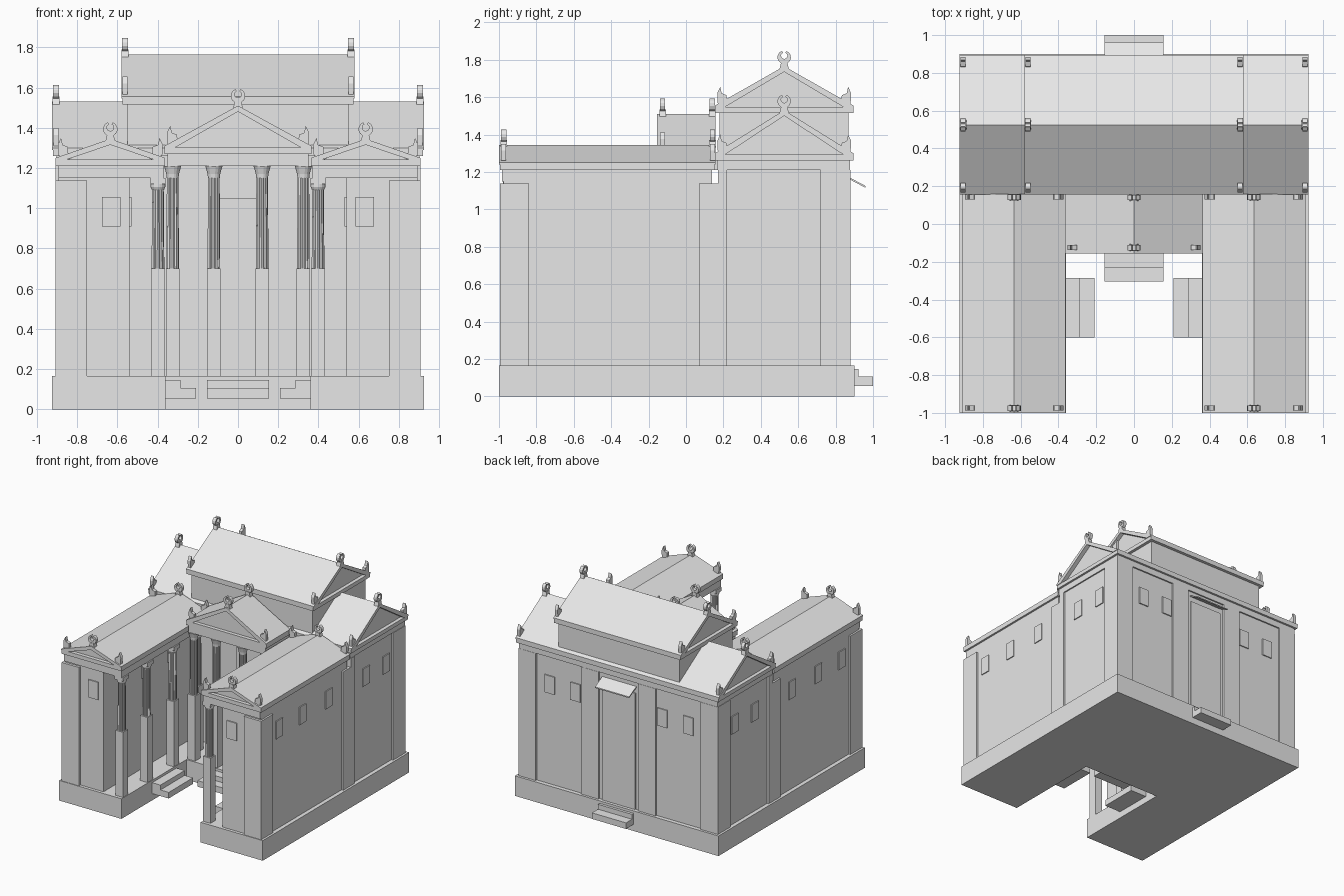
import bpy, bmesh
from math import pi, cos, sin

cube = bpy.data.objects.get("Cube")
if cube:
    bpy.data.objects.remove(cube, do_unlink=True)

stone = bpy.data.materials.new("grey stone")
stone.use_nodes = True
stone.diffuse_color = (0.8, 0.8, 0.8, 1)
stone.node_tree.nodes["Principled BSDF"].inputs["Base Color"].default_value = (0.8, 0.8, 0.8, 1)


def finish(name, bm):
    bmesh.ops.recalc_face_normals(bm, faces=bm.faces)
    mesh = bpy.data.meshes.new(name)
    bm.to_mesh(mesh)
    bm.free()
    mesh.materials.append(stone)
    obj = bpy.data.objects.new(name, mesh)
    bpy.context.scene.collection.objects.link(obj)
    return obj


def extrude(name, points, place, start, end):
    """Sweep a (u, height) outline from start to end; place maps (u, v, z) to xyz."""
    bm = bmesh.new()
    face = bm.faces.new([bm.verts.new(place(u, start, z)) for u, z in points])
    top = bmesh.ops.extrude_face_region(bm, geom=[face])["geom"]
    for v in top:
        if isinstance(v, bmesh.types.BMVert):
            v.co += place_vector(place, end - start)
    return finish(name, bm)


def place_vector(place, d):
    from mathutils import Vector
    return Vector(place(0, d, 0)) - Vector(place(0, 0, 0))


def along_y(c):
    return lambda u, v, z: (c + u, v, z)


def along_x(c):
    return lambda u, v, z: (v, c + u, z)


def box(name, x0, x1, y0, y1, z0, z1):
    x0, x1 = sorted((x0, x1))
    return extrude(name, [(x0, z0), (x1, z0), (x1, z1), (x0, z1)], along_y(0), y0, y1)


def lathe(name, x, y, rings, sides, flute=1.0):
    """Stack of rings (radius, z); flute shrinks every second corner."""
    bm = bmesh.new()
    loops = []
    for r, z in rings:
        loops.append([bm.verts.new((x + r * (flute if i % 2 else 1) * cos(2 * pi * (i + .5) / sides),
                                    y + r * (flute if i % 2 else 1) * sin(2 * pi * (i + .5) / sides), z))
                      for i in range(sides)])
    for a, b in zip(loops, loops[1:]):
        for i in range(sides):
            j = (i + 1) % sides
            bm.faces.new((a[i], a[j], b[j], b[i]))
    bm.faces.new(loops[0])
    bm.faces.new(loops[-1])
    return finish(name, bm)


def claw(name, place, v, z):
    """Open crescent finial for a ridge end."""
    n = 12
    arc = [pi / 2 + .35 + (2 * pi - .7) * i / n for i in range(n + 1)]
    outer = [(.036 * cos(a), z + .048 + .036 * sin(a)) for a in arc]
    inner = [(.017 * cos(a), z + .056 + .017 * sin(a)) for a in reversed(arc)]
    extrude(name, outer + inner, place, v - .014, v + .014)
    extrude(name + "_foot", [(-.025, z - .015), (.025, z - .015), (.015, z + .025), (-.015, z + .025)],
            place, v - .018, v + .018)


def horn(name, place, u, v, z):
    """Curled leaf finial for an eave corner, pointing outward."""
    s = 1 if u > 0 else -1
    shape = [(.025, 0), (-.025, 0), (-.022, .045), (.004, .055), (.012, .09), (.028, .055)]
    extrude(name, [(u + s * a, z + b) for a, b in shape], place, v - .013, v + .013)


def gable(name, place, half, start, end, eave, peak, tips, corners=True):
    """Cornice, recessed tympanum, roof slabs and finials."""
    extrude(name + "_cornice", [(-half, eave - .04), (half, eave - .04), (half, eave - .008), (-half, eave - .008)],
            place, start + .005, end - .005)
    extrude(name + "_tympanum", [(-half + .03, eave - .02), (half - .03, eave - .02), (0, peak - .02)],
            place, start + .035, end - .035)
    extrude(name + "_roof", [(-half, eave), (0, peak), (half, eave), (half, eave - .01),
                             (half - .05, eave - .01), (0, peak - .03), (-half + .05, eave - .01),
                             (-half, eave - .01)], place, start, end)
    for v in tips:
        claw(name + "_ridge_finial", place, v, peak)
        if corners:
            for s in (-1, 1):
                horn(name + "_corner_finial", place, s * (half - .04), v, eave + .01)


def column(name, x, y, top, bell):
    """Square lower shaft, fluted upper shaft and capital."""
    box(name + "_lower_shaft", x - .034, x + .034, y - .034, y + .034, .165, .70)
    neck = top - .06
    lathe(name + "_fluted_shaft", x, y, [(.032, .70), (.029, neck)], 24, .86)
    if bell:
        lathe(name + "_capital", x, y, [(.030, neck), (.032, neck + .02), (.040, top - .012), (.044, top)], 16)
    else:
        lathe(name + "_capital", x, y, [(.030, neck), (.037, neck + .015), (.037, neck + .03)], 16)
        box(name + "_abacus", x - .038, x + .038, y - .038, y + .038, neck + .03, top)


def window(name, x0, x1, y0, y1):
    box(name, x0, x1, y0, y1, .91, 1.055)


# Podium, open toward the front court
box("podium_centre", -.36, .36, -.155, .9, 0, .165)
for s in (-1, 1):
    box("podium_side", s * .36, s * .925, -1, .9, 0, .165)

# Floating steps
for d, z in ((.075, .145), (.15, .105)):
    box("court_step", -.155, .155, -.155 - d, -.155, .055, z)
    for s in (-1, 1):
        box("wing_step", s * .36, s * (.36 - d), -.6, -.285, .055, z)
for d, z in ((.022, .145), (.1, .105)):
    box("back_step", -.155, .155, .9, .9 + d, .055, z)

# Main block with corner piers
box("main_wall", -.892, .892, .175, .866, .165, 1.21)
box("main_architrave", -.903, .903, .165, .878, 1.21, 1.265)
for s in (-1, 1):
    box("main_back_pier", s * .75, s * .907, .72, .88, .165, 1.21)
    box("main_front_pier", s * .75, s * .907, .17, .22, .165, 1.21)
    box("door_pier", s * .18, s * .34, .86, .88, .165, 1.21)
    for y in (.385, .645):
        window("main_side_window", s * .89, s * .90, y - .045, y + .045)
    for x in (.395, .63):
        window("back_window", s * (x - .045), s * (x + .045), .86, .875)
box("back_door", -.15, .15, .86, .875, .165, 1.12)
box("front_door", -.13, .13, .166, .18, .165, 1.05)
extrude("door_awning", [(.86, 1.168), (.96, 1.115), (.96, 1.125), (.86, 1.178)],
        lambda u, v, z: (v, u, z), -.155, .155)
gable("main", along_x(.525), .37, -.925, .925, 1.30, 1.53, (-.905, .905))

# Raised upper storey
box("upper_wall", -.55, .55, .18, .87, 1.25, 1.53)
gable("upper", along_x(.525), .37, -.58, .58, 1.555, 1.765, (-.562, .562))

# Side wings with colonnades facing the court
for s in (-1, 1):
    side = "left" if s > 0 else "right"
    box(side + "_wing_wall", s * .54, s * .892, -.975, .14, .165, 1.15)
    box(side + "_wing_architrave", s * .37, s * .892, -.985, .14, 1.15, 1.215)
    box(side + "_wing_front_pier", s * .75, s * .907, -.995, -.84, .165, 1.138)
    box(side + "_wing_back_pier", s * .75, s * .907, .07, .172, .165, 1.138)
    for y in (-.745, -.44, -.10):
        window(side + "_wing_outer_window", s * .89, s * .90, y - .043, y + .043)
        window(side + "_wing_inner_window", s * .53, s * .541, y - .043, y + .043)
    window(side + "_wing_front_window", s * .585, s * .675, -.984, -.97)
    for y in (-.94, -.62, -.28, .04):
        column(side + "_wing_column", s * .398, y, 1.15, False)
    gable(side + "_wing", along_y(s * .635), .273, -1, .158, 1.25, 1.345, (-.975, .142))

# Central portico
box("portico_architrave", -.35, .35, -.142, .17, 1.21, 1.275)
for x in (-.325, -.12, .12, .325):
    column("portico_column", x, -.108, 1.21, True)
gable("portico", along_y(0), .365, -.155, .158, 1.31, 1.51, (-.125,))
claw("portico_back_finial", along_y(0), .14, 1.51)
